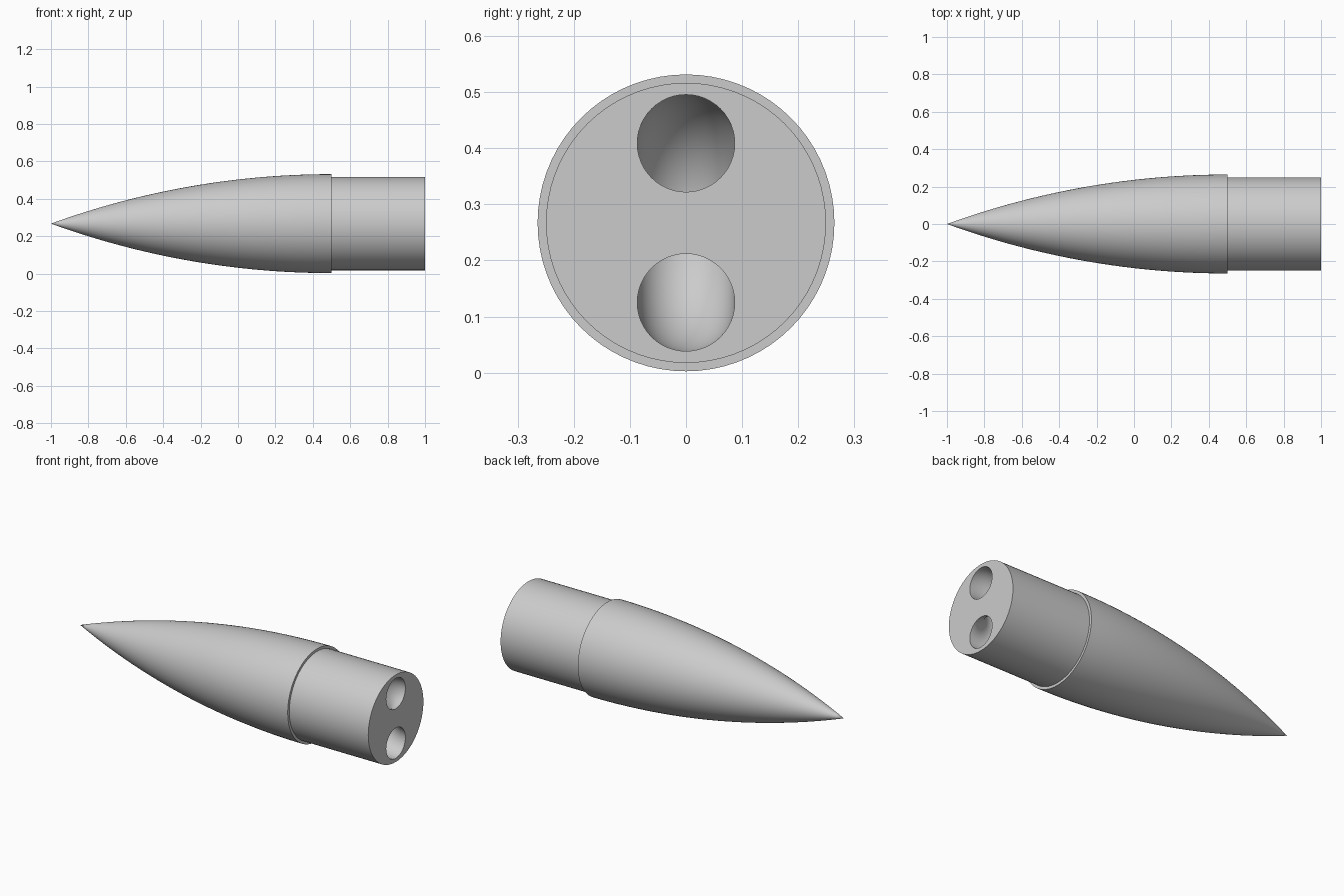
import bpy, bmesh, math
from mathutils import Matrix, Vector

cube = bpy.data.objects.get("Cube")
if cube:
    bpy.data.objects.remove(cube)

AXIS_Z = 0.267       # height of the long axis
TIP, STEP, END = -1.0, 0.5, 1.0
CONE_R, SHOULDER_R = 0.2645, 0.2495
SIDES = 72

grey = bpy.data.materials.new("light grey")
grey.use_nodes = True
colour = (0.6, 0.6, 0.6, 1)
grey.diffuse_color = colour
grey.node_tree.nodes["Principled BSDF"].inputs["Base Color"].default_value = colour


def ogive(x):
    """Radius of the tangent ogive at x."""
    length = STEP - TIP
    rho = (CONE_R ** 2 + length ** 2) / (2 * CONE_R)
    return math.sqrt(rho ** 2 - (STEP - x) ** 2) + CONE_R - rho


def add_object(name, bm):
    mesh = bpy.data.meshes.new(name)
    bm.to_mesh(mesh)
    bm.free()
    obj = bpy.data.objects.new(name, mesh)
    obj.location.z = AXIS_Z
    mesh.materials.append(grey)
    bpy.context.collection.objects.link(obj)
    return obj


# Ogive nose, step and shoulder, revolved around the x axis
steps = 32
profile = [(TIP, 0)]
for i in range(1, steps + 1):
    x = TIP + (STEP - TIP) * i / steps
    profile.append((x, ogive(x)))
profile += [(STEP, SHOULDER_R), (END, SHOULDER_R)]

bm = bmesh.new()
verts = [bm.verts.new((x, 0, r)) for x, r in profile]
edges = [bm.edges.new(pair) for pair in zip(verts, verts[1:])]
bmesh.ops.spin(bm, geom=verts + edges, cent=(0, 0, 0), axis=(1, 0, 0),
               angle=math.tau, steps=SIDES, use_duplicate=False)
bmesh.ops.remove_doubles(bm, verts=bm.verts, dist=1e-5)
bmesh.ops.holes_fill(bm, edges=[e for e in bm.edges if e.is_boundary], sides=0)
bmesh.ops.recalc_face_normals(bm, faces=bm.faces)
nose_cone = add_object("nose_cone", bm)

# Ring-shaped cutter: half of it bores a U-shaped cord tunnel into the base
RING_R, BORE_R, RING_STEPS = 0.142, 0.0868, 64
bm = bmesh.new()
circle = bmesh.ops.create_circle(bm, segments=48, radius=BORE_R)["verts"]
bmesh.ops.rotate(bm, verts=circle, matrix=Matrix.Rotation(math.pi / 2, 3, "Y"))
bmesh.ops.translate(bm, verts=circle, vec=Vector((0, 0, RING_R)))
bmesh.ops.rotate(bm, verts=circle,
                 matrix=Matrix.Rotation(math.pi / RING_STEPS, 3, "Y"))
bmesh.ops.spin(bm, geom=bm.verts[:] + bm.edges[:], cent=(0, 0, 0), axis=(0, 1, 0),
               angle=math.tau, steps=RING_STEPS, use_duplicate=False)
bmesh.ops.remove_doubles(bm, verts=bm.verts, dist=1e-5)
bmesh.ops.recalc_face_normals(bm, faces=bm.faces)
cutter = add_object("tunnel_cutter", bm)
cutter.location.x = END
cutter.hide_render = True

# Cut the tunnel, then discard the cutter
bpy.context.view_layer.update()
bore = nose_cone.modifiers.new("tunnel", "BOOLEAN")
bore.operation = "DIFFERENCE"
bore.solver = "EXACT"
bore.object = cutter
bpy.ops.object.select_all(action="DESELECT")
bpy.context.view_layer.objects.active = nose_cone
nose_cone.select_set(True)
bpy.ops.object.modifier_apply(modifier=bore.name)
bpy.data.objects.remove(cutter)
bpy.ops.object.shade_smooth_by_angle(angle=math.radians(30))
